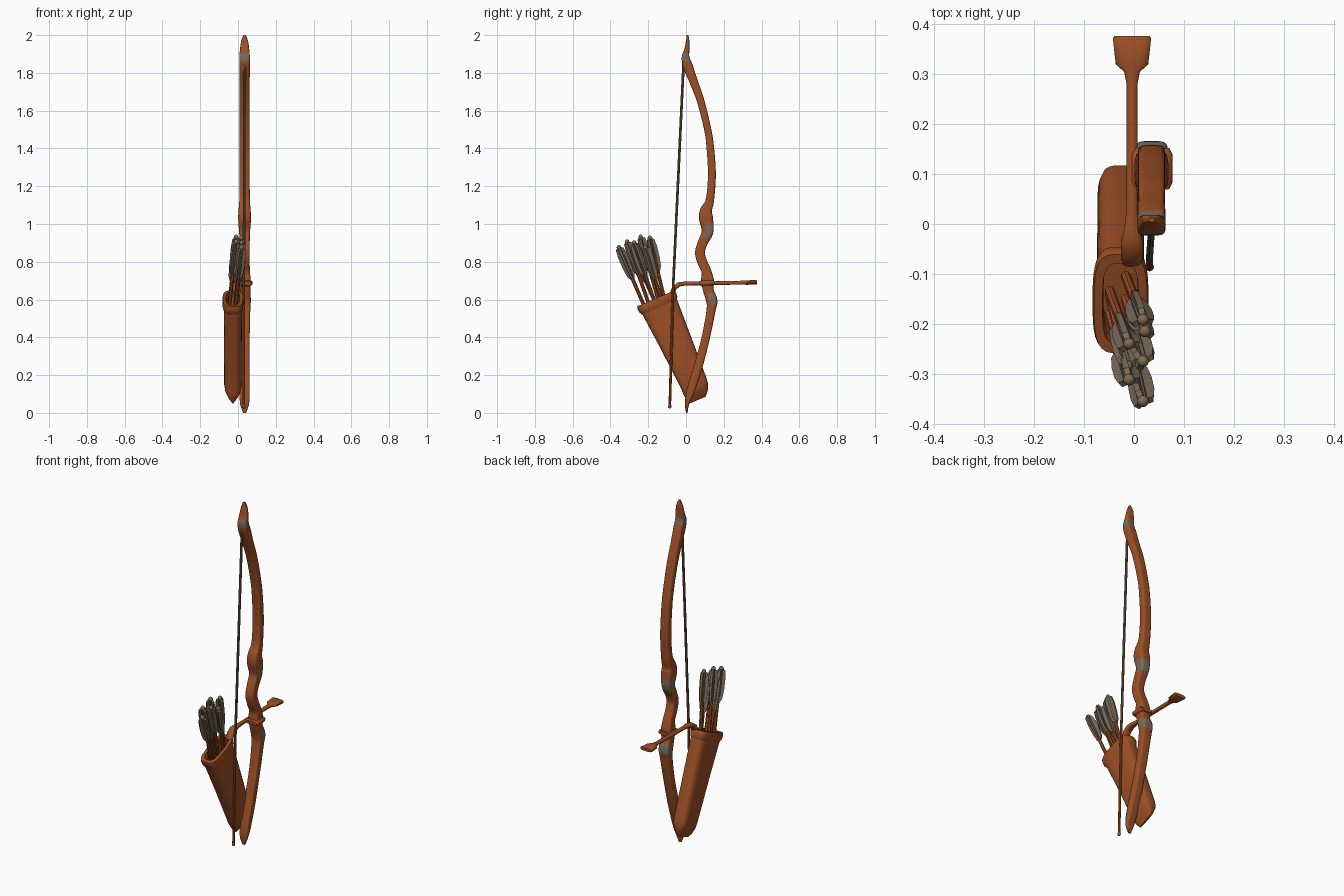
import bpy, bmesh, math, random
from mathutils import Vector

if "Cube" in bpy.data.objects:
    bpy.data.objects.remove(bpy.data.objects["Cube"])
random.seed(4)

def mat(name, c):
    m = bpy.data.materials.new(name)
    m.diffuse_color = (*c, 1)
    m.use_nodes = True
    m.node_tree.nodes["Principled BSDF"].inputs["Base Color"].default_value = m.diffuse_color
    return m

BROWN = mat("leather_brown", (0.335, 0.079, 0.019))
GREY = mat("feather_grey", (0.195, 0.145, 0.10))
STRING = mat("string_grey", (0.165, 0.115, 0.072))
TAN = mat("nock_tan", (0.22, 0.145, 0.085))

def finish(bm, name, mats, angle=40):
    bmesh.ops.recalc_face_normals(bm, faces=bm.faces)
    me = bpy.data.meshes.new(name)
    bm.to_mesh(me)
    bm.free()
    for m in mats:
        me.materials.append(m)
    ob = bpy.data.objects.new(name, me)
    bpy.context.collection.objects.link(ob)
    bpy.context.view_layer.objects.active = ob
    ob.select_set(True)
    bpy.ops.object.shade_smooth_by_angle(angle=math.radians(angle))
    ob.select_set(False)
    return ob

def smooth(pts, k):
    # Catmull-Rom interpolation of station tuples
    out = []
    for i in range(len(pts) - 1):
        a, b, c, d = (pts[max(0, min(len(pts) - 1, i + j))] for j in (-1, 0, 1, 2))
        for s in range(k):
            t = s / k
            out.append(tuple(0.5 * (2*q + (r-p)*t + (2*p-5*q+4*r-w)*t*t + (3*q-p-3*r+w)*t**3)
                             for p, q, r, w in zip(a, b, c, d)))
    return out + [pts[-1]]

def sweep(name, pts, x, mats, power=3.5, n=20, across=None, k=1, rule=None, caps=True, angle=40):
    # stations: (y, z, half thickness in the yz plane, half width in x)
    if k > 1:
        pts = smooth(pts, k)
    bm = bmesh.new()
    rings = []
    for i, (y, z, h, w) in enumerate(pts):
        if across:
            u = Vector((0, *across)).normalized()
        else:
            a, b = pts[max(0, i - 1)], pts[min(len(pts) - 1, i + 1)]
            u = Vector((0, b[1] - a[1], a[0] - b[0])).normalized()
        ring = []
        for j in range(n):
            t = 2 * math.pi * (j + 0.5) / n
            c, s = math.cos(t), math.sin(t)
            p = Vector((x + w * math.copysign(abs(c) ** (2 / power), c), y, z))
            ring.append(bm.verts.new(p + u * h * math.copysign(abs(s) ** (2 / power), s)))
        rings.append(ring)
    for i, (a, b) in enumerate(zip(rings, rings[1:])):
        for j in range(n):
            f = bm.faces.new((a[j], a[(j+1) % n], b[(j+1) % n], b[j]))
            if rule:
                m = f.calc_center_median()
                f.material_index = rule(m, m.y - (pts[i][0] + pts[i+1][0]) / 2)
    if caps:
        bm.faces.new(rings[0])
        bm.faces.new(rings[-1])
    return finish(bm, name, mats, angle)

def rod(name, a, b, r, m, n=8):
    a, b = Vector(a), Vector(b)
    bm = bmesh.new()
    bmesh.ops.create_cone(bm, cap_ends=True, segments=n, radius1=r, radius2=r, depth=(b - a).length)
    q = (b - a).to_track_quat('Z', 'Y').to_matrix().to_4x4()
    bmesh.ops.transform(bm, matrix=q, verts=bm.verts)
    bmesh.ops.translate(bm, vec=(a + b) / 2, verts=bm.verts)
    return finish(bm, name, [m])

def ball(name, loc, size, m):
    bm = bmesh.new()
    bmesh.ops.create_uvsphere(bm, u_segments=14, v_segments=9, radius=1)
    bmesh.ops.scale(bm, vec=size, verts=bm.verts)
    bmesh.ops.translate(bm, vec=loc, verts=bm.verts)
    return finish(bm, name, [m], 80)

# Bow: one swept stave with grey wraps
BX = 0.035
bow = [(.008, 2.0, .004, .006), (.009, 1.97, .009, .018), (.004, 1.92, .014, .025),
       (-.002, 1.88, .021, .028), (.012, 1.83, .026, .028), (.042, 1.75, .022, .027),
       (.078, 1.65, .020, .027), (.115, 1.5, .019, .027), (.129, 1.4, .020, .027),
       (.137, 1.26, .021, .027), (.127, 1.13, .022, .028), (.106, 1.07, .032, .032),
       (.106, 1.03, .037, .034), (.114, .96, .031, .029), (.088, .90, .026, .027),
       (.074, .85, .026, .027), (.086, .80, .026, .027), (.108, .75, .026, .028),
       (.114, .70, .034, .032), (.118, .65, .028, .030), (.136, .595, .030, .033),
       (.132, .54, .024, .030), (.105, .4, .022, .027), (.066, .25, .023, .027),
       (.026, .12, .021, .027), (.006, .05, .012, .024), (.004, 0.0, .004, .008)]

def wraps(c, dy):
    if 1.862 < c.z < 1.905:
        return 1
    return int(dy > -.003 and (.93 < c.z < 1.005 or .57 < c.z < .63))

sweep("bow_stave", bow, BX, [BROWN, GREY], power=4.5, n=24, k=6, rule=wraps)

# Bowstring, bent slightly at the nocking point
rod("string_upper", (BX, -.012, 1.87), (BX - .004, -.068, .67), .007, STRING)
rod("string_lower", (BX - .004, -.068, .67), (BX - .004, -.086, .03), .007, BROWN)
ball("string_end", (BX - .004, -.086, .035), (.009, .009, .012), BROWN)

# Nocked arrow with flat flared head
arrow = [(-.075, .63, .012, .020), (-.062, .662, .013, .022), (-.035, .681, .012, .022),
         (-.01, .684, .011, .016), (.03, .685, .010, .011), (.28, .689, .010, .011),
         (.305, .690, .011, .016), (.32, .690, .012, .033), (.372, .691, .012, .039),
         (.377, .691, .009, .036)]
sweep("nocked_arrow", arrow, -.004, [BROWN], power=2.6, n=16)

# Lashing that ties the arrow to the bow
sweep("arrow_lashing", [(.07, .685, .010, .036), (.082, .686, .016, .042), (.14, .688, .016, .042),
                        (.152, .688, .010, .036)], .035, [BROWN], power=3)

# Quiver: tapering sleeve, hollow at the mouth
QX, TILT = -.027, (.92, .39)
quiver = [(-.125, .53, .080, .036), (-.157, .60, .092, .040), (-.157, .60, .103, .049),
          (-.06, .386, .088, .047), (.042, .155, .073, .046), (.052, .125, .071, .041),
          (.058, .092, .062, .024), (.062, .068, .046, .005)]
sweep("quiver", quiver, QX, [BROWN], n=28, across=TILT)

# Rolled rim around the mouth
rim = [(-.140, .560, .101, .049), (-.146, .573, .109, .054), (-.154, .592, .111, .056),
       (-.160, .606, .108, .053), (-.160, .606, .088, .036), (-.146, .573, .086, .034)]
sweep("quiver_rim", rim, QX, [BROWN], n=28, across=TILT, caps=False, angle=60)

# Arrows in the quiver: shaft, three leaf-shaped vanes, nock
def stored_arrow(i, base, tip):
    base, tip = Vector(base), Vector(tip)
    d = (tip - base).normalized()
    rod(f"arrow_shaft_{i}", base - d * .06, base + (tip - base) * .6, .010, BROWN)
    rod(f"feather_core_{i}", base + (tip - base) * .55, tip, .011, GREY)
    ball(f"arrow_nock_{i}", tip, (.012, .012, .014), TAN)
    bm = bmesh.new()
    spin = random.uniform(0, 2)
    side = d.cross(Vector((1, 0, 0))).normalized()
    up = d.cross(side)
    start = tip - d * .19
    for v in range(3):
        a = spin + v * 2.094
        out, nor = side * math.cos(a) + up * math.sin(a), up * math.cos(a) - side * math.sin(a)
        prof = [(0, .006), (.03, .022), (.08, .027), (.14, .027), (.18, .022), (.19, .008)]
        sides = []
        for s in (-.006, .006):
            vs = [bm.verts.new(start + d * l + out * r + nor * s) for l, r in prof]
            vs += [bm.verts.new(start + d * l + nor * s) for l in (.18, .01)]
            bm.faces.new(vs)
            sides.append(vs)
        p, q = sides
        for j in range(len(p)):
            k = (j + 1) % len(p)
            bm.faces.new((p[j], p[k], q[k], q[j]))
    finish(bm, f"feathers_{i}", [GREY])

rows = [(-.225, -.355, .875), (-.200, -.312, .905), (-.170, -.275, .900),
        (-.150, -.240, .930), (-.118, -.192, .925)]
for i, (yb, yt, zt) in enumerate(rows):
    s = -1 if i % 2 else 1
    stored_arrow(i, (QX + s * .016, yb, .575 + (yb + .225) * .42), (.004 + s * .014, yt, zt))
stored_arrow(5, (QX - .016, -.165, .59), (-.014, -.285, .86))
stored_arrow(6, (QX + .02, -.13, .60), (.022, -.215, .875))
